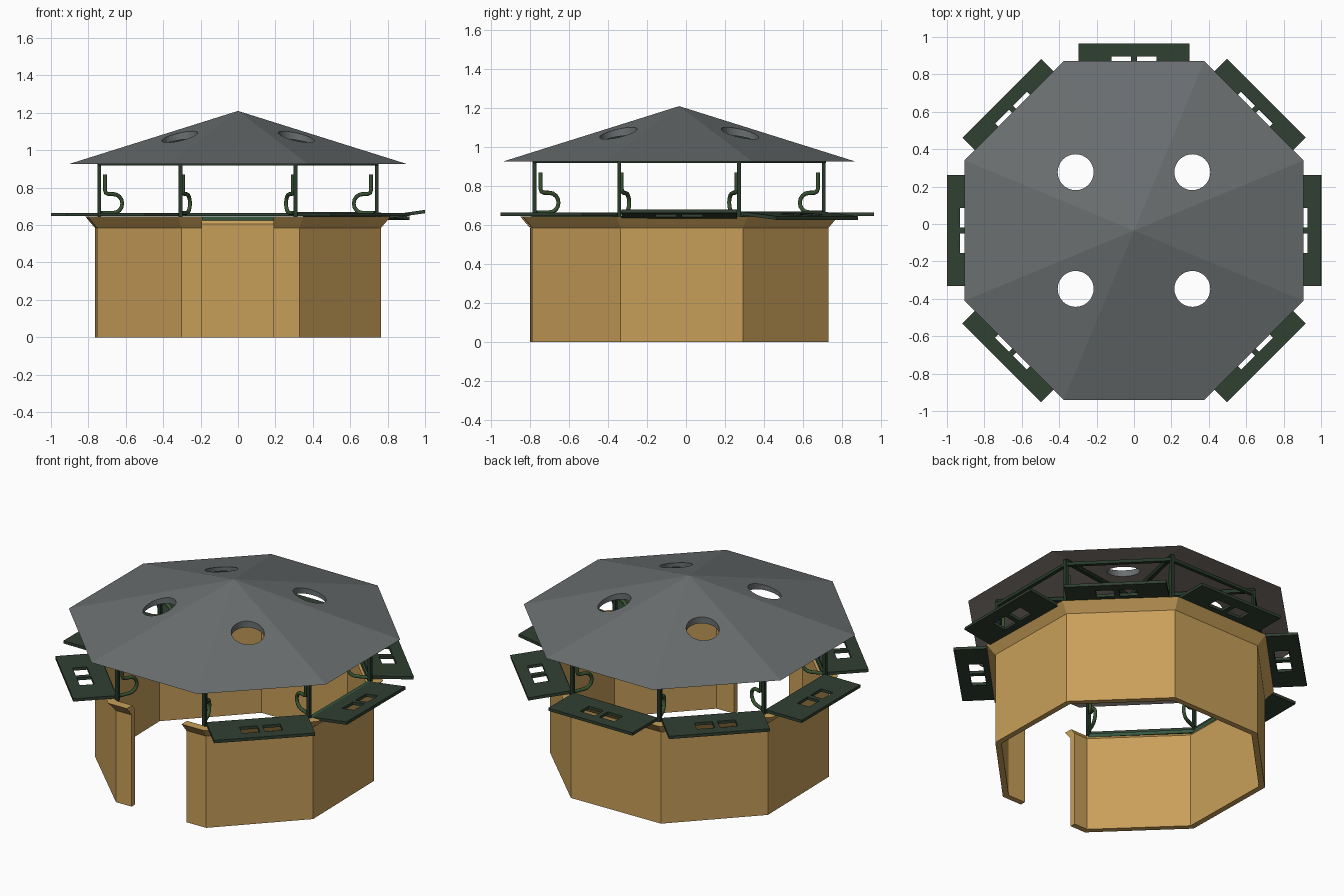
import bpy, bmesh, math
from mathutils import Vector, Matrix

if "Cube" in bpy.data.objects:
    bpy.data.objects.remove(bpy.data.objects["Cube"])

Y0 = -0.035                      # centre of the octagon in y
C8 = math.cos(math.pi / 8)


def material(name, rgb):
    m = bpy.data.materials.new(name)
    m.diffuse_color = (*rgb, 1)
    m.use_nodes = True
    m.node_tree.nodes["Principled BSDF"].inputs["Base Color"].default_value = m.diffuse_color
    return m


WOOD = material("tan wood", (0.58, 0.348, 0.102))
GREY = material("roof slate grey", (0.145, 0.158, 0.163))
UNDER = material("roof underside brown", (0.28, 0.24, 0.215))
PANEL = material("dark green panel", (0.03, 0.05, 0.031))
FRAME = material("dark frame green", (0.02, 0.042, 0.023))
SILL = material("sill green", (0.035, 0.095, 0.05))
HOOK = material("hook green", (0.04, 0.085, 0.03))


def make(name, bm, *mats):
    bmesh.ops.recalc_face_normals(bm, faces=bm.faces)
    me = bpy.data.meshes.new(name)
    bm.to_mesh(me)
    bm.free()
    for m in mats:
        me.materials.append(m)
    ob = bpy.data.objects.new(name, me)
    bpy.context.collection.objects.link(ob)
    return ob


def corner(k, r, z):
    a = math.radians(-67.5 + 45 * k)
    return Vector((r * math.cos(a), Y0 + r * math.sin(a), z))


def sweep(bm, profile, gap=None, closed=True):
    """Sweep an (apothem, z) profile round the octagon; gap = x ends of the doorway."""
    rings = []
    for k in range(8):
        rings.append([bm.verts.new(corner(k, a / C8, z)) for a, z in profile])
    if gap:
        closed = False
        rings.insert(0, [bm.verts.new((gap[1], Y0 - a, z)) for a, z in profile])
        rings.append([bm.verts.new((gap[0], Y0 - a, z)) for a, z in profile])
    n, p = len(rings), len(profile)
    for i in range(n if closed else n - 1):
        A, B = rings[i], rings[(i + 1) % n]
        for j in range(p):
            bm.faces.new((A[j], A[(j + 1) % p], B[(j + 1) % p], B[j]))
    if not closed:
        bm.faces.new(rings[0])
        bm.faces.new(rings[-1])


def bar(bm, a, b, w):
    """Square bar between two points."""
    d = b - a
    mat = (Matrix.Translation((a + b) / 2) @ d.to_track_quat('Z', 'Y').to_matrix().to_4x4()
           @ Matrix.Diagonal((w, w, d.length, 1)))
    bmesh.ops.create_cube(bm, size=1, matrix=mat)


# Wall with flared rim and front doorway, turned one degree
bm = bmesh.new()
sweep(bm, [(0.725, 0), (0.76, 0), (0.76, 0.585), (0.81, 0.645), (0.755, 0.645), (0.725, 0.605)],
      gap=(-0.205, 0.177))
bmesh.ops.rotate(bm, verts=bm.verts, cent=(0, Y0, 0), matrix=Matrix.Rotation(math.radians(1), 3, 'Z'))
make("wall", bm, WOOD)

# Sill strip under the counters, open at the front
bm = bmesh.new()
sweep(bm, [(0.735, 0.624), (0.758, 0.624), (0.758, 0.646), (0.735, 0.646)], closed=False)
make("sill_strip", bm, SILL)

# Posts, eave ring and rafters
bm = bmesh.new()
for k in range(8):
    bar(bm, corner(k, 0.803, 0.64), corner(k, 0.803, 0.955), 0.02)
    bar(bm, corner(k, 0.81, 0.948), corner(k, 0.0, 1.122), 0.022)
sweep(bm, [(0.73, 0.918), (0.752, 0.918), (0.752, 0.938), (0.73, 0.938)])
make("roof_frame", bm, FRAME)

# Curled hooks beside each post, in the radial plane
path = [(0.79, 0.665)]
for i in range(9):
    a = math.pi * i / 8
    path.append((0.72 - 0.05 * math.sin(a), 0.715 - 0.05 * math.cos(a)))
path += [(0.75, 0.766), (0.765, 0.772), (0.77, 0.786), (0.77, 0.87)]
cu = bpy.data.curves.new("hooks", 'CURVE')
cu.dimensions = '3D'
cu.bevel_depth = 0.011
cu.bevel_resolution = 2
cu.use_fill_caps = True
for k in range(8):
    sp = cu.splines.new('POLY')
    sp.points.add(len(path) - 1)
    for pt, (r, z) in zip(sp.points, path):
        pt.co = (*corner(k, r, z), 1)
cu.materials.append(HOOK)
bpy.context.collection.objects.link(bpy.data.objects.new("hooks", cu))

# Fold-out counters with two slots, on every side but the front
xs = [-0.297, -0.12, -0.015, 0.015, 0.12, 0.297]
ys = [0.745, 0.845, 0.93, 1.0]
for k in range(1, 8):
    bm = bmesh.new()
    rot = Matrix.Rotation(math.radians(180 + 45 * k), 4, 'Z')
    rise = {2: 0.03, 3: -0.02}.get(k, 0.0)       # some counters sit tilted
    base = 0.642 if k == 2 else 0.656
    grid = [[bm.verts.new(rot @ Vector((x, y, base + rise * (y - 0.79) / 0.21)) + Vector((0, Y0, 0)))
             for y in ys] for x in xs]
    for i in range(5):
        for j in range(3):
            if j == 1 and i in (1, 3):
                continue
            bm.faces.new((grid[i][j], grid[i + 1][j], grid[i + 1][j + 1], grid[i][j + 1]))
    ob = make(f"counter_{k}", bm, PANEL)
    md = ob.modifiers.new("thickness", 'SOLIDIFY')
    md.thickness = 0.018
    md.offset = 0

# Octagonal roof shell, sharp at the eave, brown underneath
bm = bmesh.new()
rim = [bm.verts.new(corner(k, 0.907 / C8, 0.925)) for k in range(8)]
for slot, z in enumerate((1.21, 1.145)):
    apex = bm.verts.new((0, Y0, z))
    for k in range(8):
        bm.faces.new((rim[k], rim[(k + 1) % 8], apex)).material_index = slot
roof = make("roof", bm, GREY, UNDER)

# Four round roof openings
bm = bmesh.new()
for sx in (-1, 1):
    for sy in (-1, 1):
        bmesh.ops.create_cone(bm, cap_ends=True, segments=32, radius1=0.096, radius2=0.096, depth=0.6,
                              matrix=Matrix.Translation((0.312 * sx, Y0 + 0.312 * sy, 1.05)))
cutter = make("roof_hole_cutter", bm, GREY)
cutter.hide_render = True
cutter.display_type = 'WIRE'
md = roof.modifiers.new("holes", 'BOOLEAN')
md.operation = 'DIFFERENCE'
md.solver = 'EXACT'
md.object = cutter
